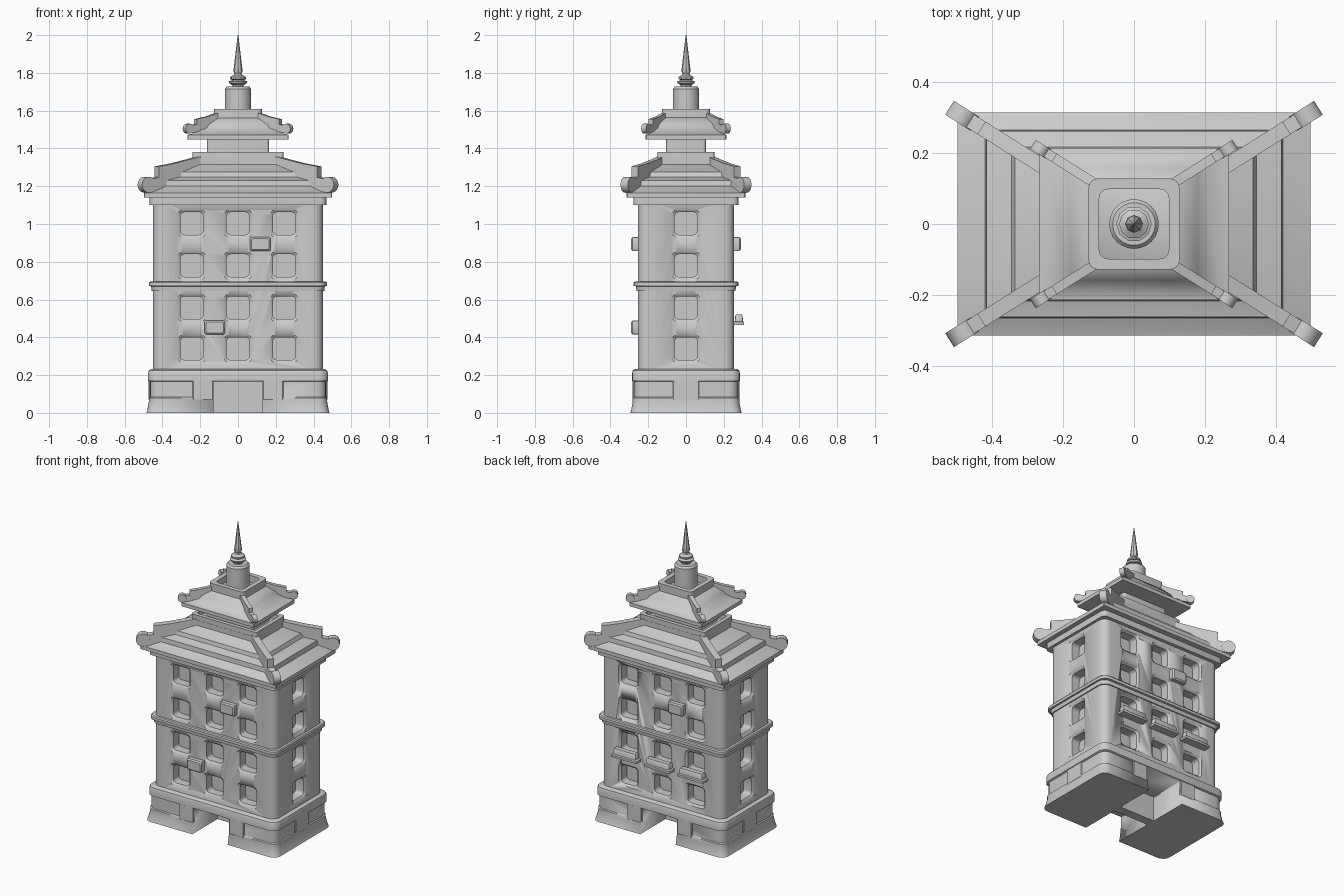
import bpy, bmesh
from math import sin, cos, pi, radians
from mathutils import Matrix, Vector

if "Cube" in bpy.data.objects:
    bpy.data.objects.remove(bpy.data.objects["Cube"])

grey = bpy.data.materials.new("stone_grey")
grey.use_nodes = True
grey.diffuse_color = (0.6, 0.6, 0.6, 1)
grey.node_tree.nodes["Principled BSDF"].inputs["Base Color"].default_value = (0.6, 0.6, 0.6, 1)


def finish(bm, name, smooth=35):
    """Turn a bmesh into a linked, shaded object."""
    bmesh.ops.recalc_face_normals(bm, faces=bm.faces)
    mesh = bpy.data.meshes.new(name)
    bm.to_mesh(mesh)
    bm.free()
    mesh.materials.append(grey)
    ob = bpy.data.objects.new(name, mesh)
    bpy.context.collection.objects.link(ob)
    bpy.ops.object.select_all(action='DESELECT')
    ob.select_set(True)
    bpy.context.view_layer.objects.active = ob
    bpy.ops.object.shade_smooth_by_angle(angle=radians(smooth))
    return ob


def skin(bm, rings):
    """Bridge equal rings of points and cap both ends."""
    loops = [[bm.verts.new(p) for p in ring] for ring in rings]
    n = len(loops[0])
    for a, b in zip(loops, loops[1:]):
        for i in range(n):
            j = (i + 1) % n
            bm.faces.new((a[i], a[j], b[j], b[i]))
    bm.faces.new(loops[0][::-1])
    bm.faces.new(loops[-1])


def rounded(bm, profile, r, mat=Matrix(), steps=4):
    """Loft rounded rectangles given as (half x, half y, z)."""
    rings = []
    for hx, hy, z in profile:
        ring = []
        for k, (sx, sy) in enumerate(((1, 1), (-1, 1), (-1, -1), (1, -1))):
            for s in range(steps + 1):
                a = (k + s / steps) * pi / 2
                ring.append(mat @ Vector((sx * (hx - r) + r * cos(a), sy * (hy - r) + r * sin(a), z)))
        rings.append(ring)
    skin(bm, rings)


def block(name, profile, r, steps=4):
    bm = bmesh.new()
    rounded(bm, profile, r, steps=steps)
    return finish(bm, name)


def lathe(name, profile, sides):
    bm = bmesh.new()
    skin(bm, [[(r * cos(2 * pi * i / sides), r * sin(2 * pi * i / sides), z) for i in range(sides)]
              for r, z in profile])
    return finish(bm, name)


def carve(ob, bm):
    """Subtract a bmesh from an object and bake the result."""
    cutter = finish(bm, "cutter")
    cutter.hide_render = True
    mod = ob.modifiers.new("carve", 'BOOLEAN')
    mod.object, mod.solver = cutter, 'EXACT'
    bpy.context.view_layer.objects.active = ob
    bpy.ops.object.modifier_apply(modifier=mod.name)
    bpy.data.objects.remove(cutter)


def wall(angle, along, z, dist):
    """Frame on a wall: local z points outward, local y up."""
    return (Matrix.Rotation(angle, 4, 'Z') @ Matrix.Translation((along, -dist, z))
            @ Matrix.Rotation(pi / 2, 4, 'X'))


def plate(name, mat, hx, hy, d0, d1, r=0.004):
    bm = bmesh.new()
    rounded(bm, [(hx, hy, d0), (hx, hy, d1 - r), (hx - r, hy - r, d1)], r, mat, 2)
    return finish(bm, name)


# Ground floor with a recessed doorway front and back
base = block("ground_floor", [(.485, .295, 0), (.48, .29, .015), (.472, .282, .06), (.472, .282, .08),
                              (.466, .276, .085), (.466, .276, .165), (.476, .286, .17),
                              (.476, .286, .21), (.472, .282, .224), (.46, .27, .232)], .05)
doors = bmesh.new()
for a in (0, pi):
    rounded(doors, [(.13, .11, -.25), (.13, .11, .1)], .004, wall(a, 0, .055, .28), 1)
carve(base, doors)
for a in (0, pi):
    for s in (-1, 1):
        plate("door_surround", wall(a, s * .185, .12, .27), .055, .052, 0, .013)
for a in (pi / 2, -pi / 2):
    plate("side_pilaster", wall(a, 0, .12, .46), .07, .052, 0, .013)

# Tower body with recessed windows
body = block("tower_body", [(.45, .255, .22), (.45, .255, 1.12)], .05, 6)
holes = bmesh.new()
for z in (.34, .557, .78, 1.003):
    spots = [(a, x, .255) for a in (0, pi) for x in (-.245, 0, .245)]
    spots += [(a, 0, .45) for a in (pi / 2, -pi / 2)]
    for a, along, dist in spots:
        rounded(holes, [(.06, .06, -.07), (.06, .06, -.012), (.072, .072, 0), (.074, .074, .01)],
                .022, wall(a, along, z, dist))
carve(body, holes)

# Cornices
block("middle_cornice", [(.457, .262, .645), (.46, .265, .67), (.47, .278, .672), (.47, .278, .69),
                         (.465, .272, .696)], .05)
block("top_cornice", [(.468, .278, 1.1), (.468, .278, 1.14)], .03)

# Air conditioners and planters
for a, along, z in ((0, .118, .893), (0, -.123, .453), (pi, .12, .893)):
    plate("air_conditioner", wall(a, along, z, .25), .054, .037, 0, .04, .008)
for x in (-.245, 0, .245):
    bm = bmesh.new()
    rounded(bm, [(.095, .028, .465), (.095, .028, .48), (.085, .022, .485), (.085, .02, .512), (.08, .016, .52)],
            .006, Matrix.Translation((x, .28, 0)), 2)
    finish(bm, "planter")


# Stepped roofs
def roof(name, tiers, slope, shift):
    block(name, [(x, x * slope + shift, z) for x, z in tiers], .004, 1)


roof("lower_roof", [(.498, 1.14), (.498, 1.165), (.42, 1.2), (.415, 1.23), (.345, 1.25), (.335, 1.275),
                    (.24, 1.315), (.24, 1.35)], .63, 0)
roof("upper_roof", [(.268, 1.448), (.268, 1.472), (.245, 1.477), (.19, 1.51), (.18, 1.527),
                    (.125, 1.565)], .63, .045)


def collar(name, hx, hy, z0, z1, t, r):
    """Open-topped rim."""
    zi = z0 + .008
    block(name, [(hx, hy, z0), (hx, hy, z1), (hx - t, hy - t, z1), (hx - t, hy - t, zi)], r)


collar("lower_collar", .24, .15, 1.34, 1.382, .025, .012)
block("neck", [(.165, .105, 1.34), (.165, .105, 1.455)], .015)
collar("upper_collar", .128, .128, 1.55, 1.61, .03, .025)


# Curled hip ridges: outlines in (x along the hip, z)
def hip(name, outline, width, slope, shift):
    along = Vector((1, slope, 0))
    side = Vector((-slope, 1, 0)).normalized() * width / 2
    for sx in (1, -1):
        for sy in (1, -1):
            flip = Matrix.Diagonal((sx, sy, 1, 1))
            bm = bmesh.new()
            skin(bm, [[flip @ (along * u + Vector((0, shift, z)) + side * k) for u, z in outline]
                      for k in (-1, 1)])
            finish(bm, name, 30)


def scroll(u, z, r, stretch):
    return [(u + r / stretch * cos(i * pi / 8), z + r * sin(i * pi / 8)) for i in range(16)]


hip("lower_ridge", [(.2, 1.26), (.43, 1.19), (.43, 1.305), (.35, 1.32), (.28, 1.338), (.2, 1.36)], .042, .63, 0)
hip("lower_ridge_tail", [(.4, 1.19), (.48, 1.165), (.48, 1.235), (.4, 1.255)], .042, .63, 0)
hip("lower_ridge_scroll", scroll(.484, 1.208, .042, 1.18), .046, .63, 0)
hip("upper_ridge", [(.1, 1.53), (.225, 1.49), (.225, 1.555), (.17, 1.568), (.1, 1.592)], .027, .63, .045)
hip("upper_ridge_tail", [(.21, 1.49), (.262, 1.48), (.262, 1.52), (.21, 1.53)], .027, .63, .045)
hip("upper_ridge_scroll", scroll(.263, 1.505, .026, 1.18), .03, .63, .045)

# Finial
lathe("finial_drum", [(.07, 1.555), (.07, 1.715), (.06, 1.727)], 24)
lathe("finial_rings", [(.03, 1.72), (.03, 1.735), (.046, 1.745), (.05, 1.755), (.03, 1.762), (.042, 1.768),
                       (.042, 1.778), (.022, 1.79), (.018, 1.8)], 10)
lathe("finial_spire", [(.016, 1.79), (.025, 1.81), (.022, 1.83), (.002, 2.0)], 8)
